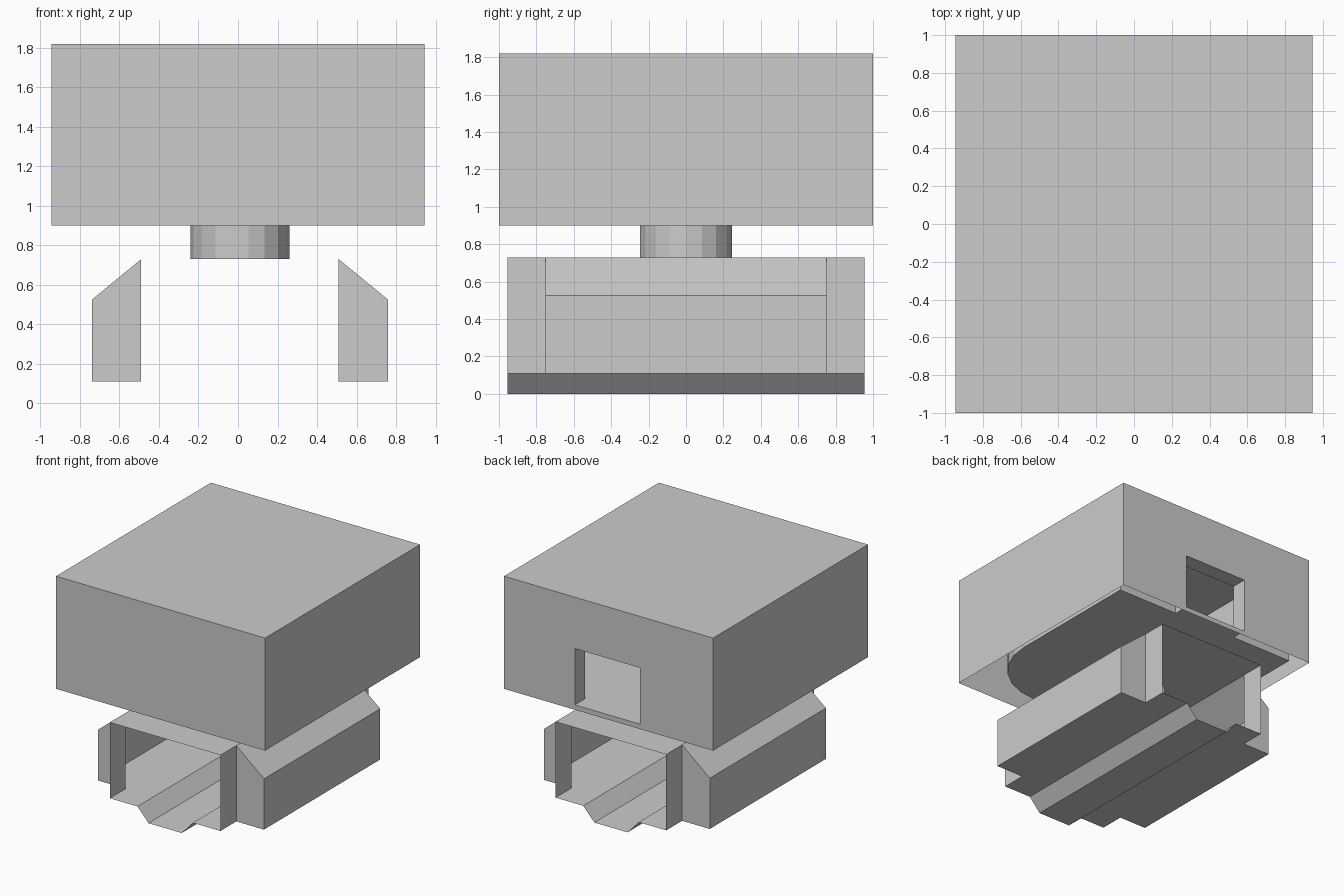
import bpy
import bmesh
from math import cos, sin, pi

cube = bpy.data.objects.get("Cube")
if cube:
    bpy.data.objects.remove(cube, do_unlink=True)

grey = bpy.data.materials.new("plain grey")
grey.use_nodes = True
grey.diffuse_color = (0.6, 0.6, 0.6, 1)
grey.node_tree.nodes["Principled BSDF"].inputs["Base Color"].default_value = (0.6, 0.6, 0.6, 1)

AXIS = 0.01                                  # centre line of the mount
SLOT_TOP, RIM, FLOOR, CEILING, TOP = 0.73, 0.9, 0.94, 1.79, 1.82
BACK = 0.87                                  # inner back wall


def finish(name, bm, x=0, mirror=False):
    bmesh.ops.remove_doubles(bm, verts=bm.verts, dist=0.0005)
    bmesh.ops.recalc_face_normals(bm, faces=bm.faces)
    mesh = bpy.data.meshes.new(name)
    bm.to_mesh(mesh)
    bm.free()
    mesh.materials.append(grey)
    obj = bpy.data.objects.new(name, mesh)
    obj.location.x = x
    bpy.context.collection.objects.link(obj)
    if mirror:
        obj.modifiers.new("Mirror", 'MIRROR')
    return obj


def face(bm, pts):
    bm.faces.new([bm.verts.new(p) for p in pts])


def strip(bm, a, b, closed=False):
    """Join two matching paths with quads."""
    n = len(a)
    for i in range(n if closed else n - 1):
        j = (i + 1) % n
        face(bm, [a[i], a[j], b[j], b[i]])


def sheet(bm, normal, *loops):
    """Flat face filled between an outline and its holes."""
    edges = []
    for loop in loops:
        vs = [bm.verts.new(p) for p in loop]
        edges += [bm.edges.new((vs[i - 1], vs[i])) for i in range(len(vs))]
    bmesh.ops.triangle_fill(bm, edges=edges, use_beauty=True, normal=normal)


def at_z(pts, z):
    return [(x, y, z) for x, y in pts]


def at_y(pts, y):
    return [(x, y, z) for x, z in pts]


def rect(x, y0, y1):
    return [(-x, y0), (x, y0), (x, y1), (-x, y1)]


ring = [(0.25 * cos(2 * pi * i / 18), 0.25 * sin(2 * pi * i / 18)) for i in range(18)]
opening = rect(0.295, FLOOR, 1.4)

# Outer case: open underneath, with an opening in the back
bm = bmesh.new()
hx = 0.945
sides = [(-hx, 1), (-hx, -1), (hx, -1), (hx, 1)]
strip(bm, at_z(sides, RIM), at_z(sides, TOP))
face(bm, at_z(sides, TOP))
shifted = [(x + AXIS, z) for x, z in opening]
sheet(bm, (0, 1, 0), at_y(rect(hx, RIM, TOP), 1), at_y(shifted, 1))
finish("outer_case", bm)

# Inner chamber: round front corners
w, r = 0.86, 0.58
arc = [(w - r + r * cos(a), -BACK + r - r * sin(a))
       for a in [i * pi / 12 for i in range(7)]]
path = [(w, BACK)] + arc + [(-x, y) for x, y in reversed(arc)] + [(-w, BACK)]
bm = bmesh.new()
strip(bm, at_z(path, FLOOR), at_z(path, CEILING))
face(bm, at_z(path, CEILING))
sheet(bm, (0, 0, -1), at_z(path, FLOOR), at_z(ring, FLOOR))
lo_l, lo_r, hi_r, hi_l = opening
back = [(-w, FLOOR), lo_l, hi_l, hi_r, lo_r, (w, FLOOR), (w, CEILING), (-w, CEILING)]
face(bm, at_y(back, BACK))
finish("inner_chamber", bm, AXIS)

# Lining of the back opening
bm = bmesh.new()
strip(bm, at_y(opening, BACK), at_y(opening, 1), closed=True)
finish("opening_lining", bm, AXIS)

# Hollow neck between the slot and the chamber
bm = bmesh.new()
strip(bm, at_z(ring, SLOT_TOP), at_z(ring, FLOOR), closed=True)
finish("neck", bm, AXIS)

# Slot roof with the neck hole
END, BLOCK, BASE = 0.955, 0.75, 0.11
bm = bmesh.new()
sheet(bm, (0, 0, 1), at_z(rect(0.5, -END, END), SLOT_TOP), at_z(ring, SLOT_TOP))
finish("slot_roof", bm, AXIS)

# Slot floor with a sunken groove
half = [(0.15, 0), (0.25, BASE), (0.5, BASE)]
groove = [(-x, z) for x, z in reversed(half)] + half
bm = bmesh.new()
strip(bm, at_y(groove, -END), at_y(groove, END))
finish("slot_floor", bm, AXIS)

# Hollow side block with end tabs, mirrored to the other side
bm = bmesh.new()
profile = [(0.5, BASE), (0.75, BASE), (0.75, 0.525), (0.5, SLOT_TOP)]
strip(bm, at_y(profile, -BLOCK), at_y(profile, BLOCK))
for s in (-1, 1):
    face(bm, at_y(profile, s * BLOCK))
    face(bm, [(0.5, s * BLOCK, BASE), (0.5, s * END, BASE),
              (0.5, s * END, SLOT_TOP), (0.5, s * BLOCK, SLOT_TOP)])
finish("side_blocks", bm, AXIS, mirror=True)
